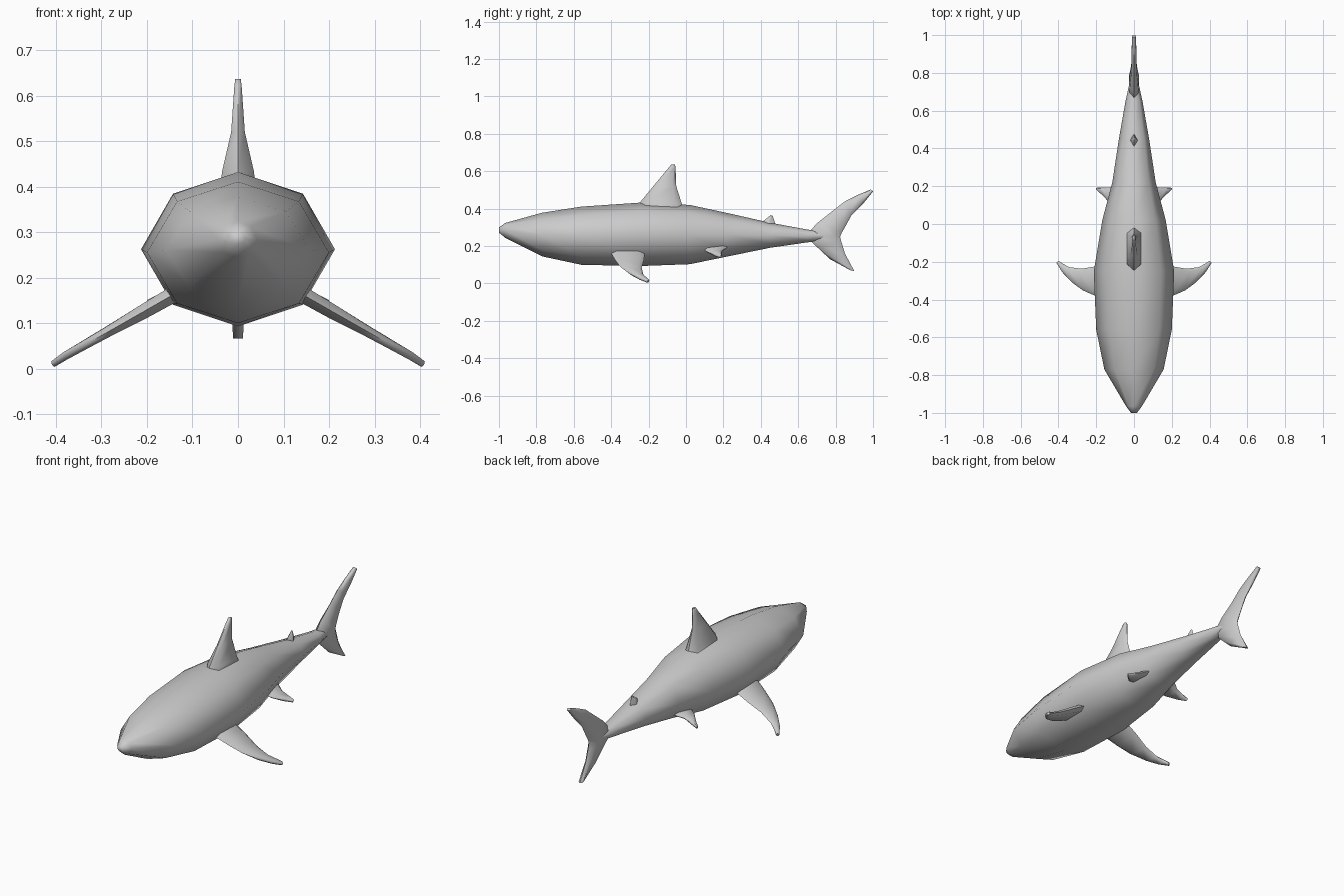
import bpy, bmesh, math
from mathutils import Vector

if "Cube" in bpy.data.objects:
    bpy.data.objects.remove(bpy.data.objects["Cube"], do_unlink=True)

grey = bpy.data.materials.new("plain grey")
grey.use_nodes = True
GREY = (0.6, 0.6, 0.6, 1)
grey.diffuse_color = GREY
grey.node_tree.nodes["Principled BSDF"].inputs["Base Color"].default_value = GREY


def loft(name, rings, angle=70):
    """Skin a list of equal-sized point rings and cap both ends."""
    bm = bmesh.new()
    loops = [[bm.verts.new(p) for p in ring] for ring in rings]
    n = len(loops[0])
    for a, b in zip(loops, loops[1:]):
        for i in range(n):
            j = (i + 1) % n
            bm.faces.new((a[i], a[j], b[j], b[i]))
    bm.faces.new(loops[0])
    bm.faces.new(loops[-1])
    bmesh.ops.recalc_face_normals(bm, faces=bm.faces)
    mesh = bpy.data.meshes.new(name)
    bm.to_mesh(mesh)
    bm.free()
    mesh.materials.append(grey)
    obj = bpy.data.objects.new(name, mesh)
    bpy.context.collection.objects.link(obj)
    bpy.ops.object.select_all(action="DESELECT")
    obj.select_set(True)
    bpy.context.view_layer.objects.active = obj
    bpy.ops.object.shade_smooth_by_angle(angle=math.radians(angle))
    return obj


def fin_ring(lead, trail, normal, half, front=0.15, back=0.85):
    """Flattened hexagon between a leading and a trailing point."""
    a, b = Vector(lead), Vector(trail)
    t = Vector(normal).normalized() * half
    p, q = a.lerp(b, front), a.lerp(b, back)
    return [a, p + t, q + t, b, q - t, p - t]


def upright_fin(name, sections, **kw):
    """Fin in the x = 0 plane; each section is (y, z, y, z, half thickness)."""
    loft(name, [fin_ring((0, y0, z0), (0, y1, z1), (1, 0, 0), h, **kw)
                for y0, z0, y1, z1, h in sections])


def paired_fin(name, sections, normal):
    """Left and right fin; each section is (lead, trail, half thickness)."""
    for side, s in (("left", 1), ("right", -1)):
        flip = lambda p: (p[0] * s, p[1], p[2])
        loft(f"{side}_{name}", [fin_ring(flip(a), flip(b), flip(normal), h)
                                for a, b, h in sections])


# Body: eight-sided rings (y, half width, top, bottom)
stations = [
    (-1.00, 0.016, 0.300, 0.272), (-0.965, 0.042, 0.324, 0.243),
    (-0.77, 0.157, 0.378, 0.145), (-0.56, 0.200, 0.411, 0.100),
    (-0.25, 0.213, 0.432, 0.093), (0.02, 0.168, 0.420, 0.103),
    (0.22, 0.115, 0.377, 0.144), (0.45, 0.080, 0.325, 0.191),
    (0.65, 0.045, 0.288, 0.220), (0.80, 0.012, 0.275, 0.235),
]
body = []
for y, w, top, bottom in stations:
    mid, h = (top + bottom) / 2, (top - bottom) / 2
    half = [(0, 1), (0.67, 0.72), (1, 0), (0.67, -0.72), (0, -1)]
    outline = half + [(-x, z) for x, z in half[3:0:-1]]
    body.append([(x * w, y, mid + z * h) for x, z in outline])
loft("body", body)

# Tail fin, from the upper tip to the lower tip
upright_fin("tail_fin", [
    (0.988, 0.503, 1.000, 0.492, 0.010), (0.915, 0.472, 0.950, 0.430, 0.012),
    (0.850, 0.440, 0.885, 0.365, 0.013), (0.780, 0.385, 0.855, 0.310, 0.015),
    (0.700, 0.322, 0.832, 0.270, 0.022), (0.640, 0.255, 0.824, 0.250, 0.026),
    (0.700, 0.195, 0.830, 0.225, 0.020), (0.770, 0.130, 0.850, 0.160, 0.014),
    (0.880, 0.070, 0.900, 0.066, 0.011),
], front=0.2, back=0.8)

# Main dorsal fin and the small one behind it
upright_fin("dorsal_fin", [
    (-0.250, 0.415, -0.010, 0.405, 0.037), (-0.245, 0.435, -0.022, 0.425, 0.035),
    (-0.175, 0.520, -0.052, 0.520, 0.015), (-0.090, 0.622, -0.056, 0.622, 0.008),
    (-0.078, 0.637, -0.059, 0.636, 0.006),
])
upright_fin("rear_dorsal_fin", [
    (0.395, 0.310, 0.490, 0.300, 0.018), (0.410, 0.332, 0.477, 0.320, 0.017),
    (0.453, 0.365, 0.463, 0.363, 0.004),
], front=0.45, back=0.55)

# Pectoral fins, sweeping down and back
paired_fin("pectoral_fin", [
    ((0.130, -0.405, 0.170), (0.130, -0.220, 0.170), 0.018),
    ((0.205, -0.380, 0.127), (0.205, -0.225, 0.127), 0.016),
    ((0.270, -0.352, 0.090), (0.280, -0.237, 0.085), 0.012),
    ((0.330, -0.308, 0.056), (0.345, -0.228, 0.048), 0.010),
    ((0.380, -0.255, 0.028), (0.380, -0.208, 0.028), 0.009),
    ((0.409, -0.207, 0.009), (0.398, -0.196, 0.015), 0.007),
], (0.49, 0, 0.87))

# Pelvic fins
paired_fin("pelvic_fin", [
    ((0.080, 0.085, 0.188), (0.080, 0.225, 0.195), 0.013),
    ((0.125, 0.108, 0.172), (0.125, 0.195, 0.178), 0.011),
    ((0.165, 0.150, 0.152), (0.165, 0.192, 0.160), 0.009),
    ((0.199, 0.182, 0.142), (0.197, 0.192, 0.146), 0.006),
], (0.40, 0, 0.92))
